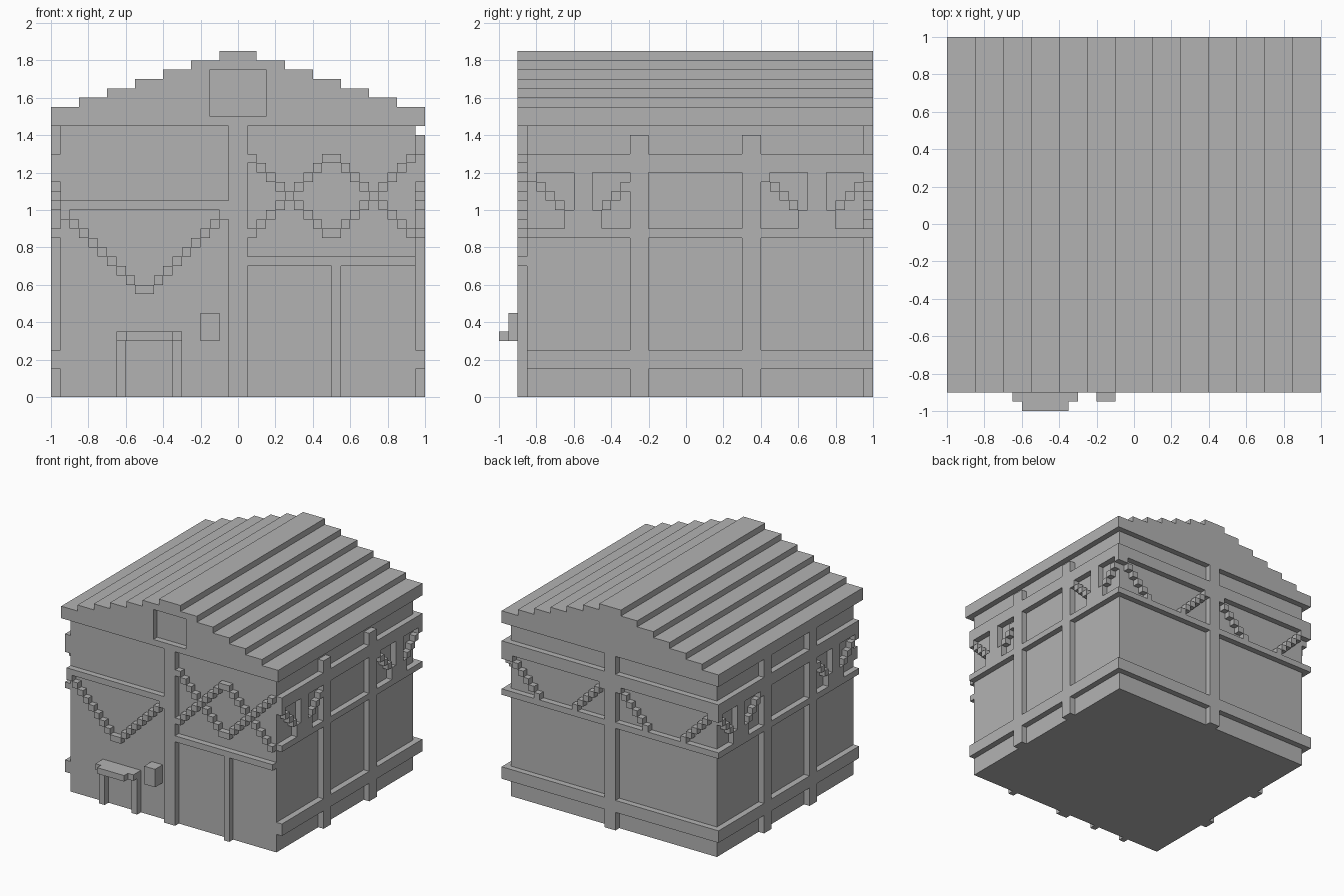
import bpy
import bmesh

cube = bpy.data.objects.get("Cube")
if cube:
    bpy.data.objects.remove(cube, do_unlink=True)

U = 0.05  # block size
grey = bpy.data.materials.new("plain_grey")
grey.use_nodes = True
grey.diffuse_color = (0.45, 0.45, 0.45, 1)
grey.node_tree.nodes["Principled BSDF"].inputs["Base Color"].default_value = grey.diffuse_color


def finish(name, bm):
    bmesh.ops.recalc_face_normals(bm, faces=bm.faces[:])
    mesh = bpy.data.meshes.new(name)
    bm.to_mesh(mesh)
    bm.free()
    mesh.materials.append(grey)
    ob = bpy.data.objects.new(name, mesh)
    bpy.context.scene.collection.objects.link(ob)
    return ob


def blocks(name, boxes):
    """One object made of boxes, each given as (x0, x1, y0, y1, z0, z1)."""
    bm = bmesh.new()
    for x0, x1, y0, y1, z0, z1 in boxes:
        made = bmesh.ops.create_cube(bm, size=1)["verts"]
        for v in made:
            v.co.x = x1 if v.co.x > 0 else x0
            v.co.y = y1 if v.co.y > 0 else y0
            v.co.z = z1 if v.co.z > 0 else z0
    return finish(name, bm)


def chain(start, z, count, step, rise):
    """Diagonal run of square cells as (a0, a1, z0, z1)."""
    cells = []
    for i in range(count):
        a = start + step * i * U
        b = a + step * U
        h = z + rise * i * U
        cells.append((min(a, b), max(a, b), h, h + U))
    return cells


def front(cells):
    return [(a, b, -0.9, -0.85, c, d) for a, b, c, d in cells]


def back(cells):
    return [(a, b, 0.95, 1.0, c, d) for a, b, c, d in cells]


def side(cells, s):
    x0, x1 = sorted((0.95 * s, s))
    return [(x0, x1, a, b, c, d) for a, b, c, d in cells]


# Walls
blocks("walls", [(-0.95, 0.95, -0.85, 0.95, 0, 1.5)])

# Stepped roof, extruded from its gable profile
half = [(1, 1.45), (1, 1.55)]
for i in range(6):
    w = 0.85 - 0.15 * i
    half += [(w, 1.55 + U * i), (w, 1.6 + U * i)]
profile = half + [(-x, z) for x, z in reversed(half)]
bm = bmesh.new()
face = bm.faces.new([bm.verts.new((x, -0.9, z)) for x, z in profile])
out = bmesh.ops.extrude_face_region(bm, geom=[face])["geom"]
bmesh.ops.translate(bm, vec=(0, 1.9, 0),
                    verts=[g for g in out if isinstance(g, bmesh.types.BMVert)])
roof = finish("roof", bm)

# Gable recess
cutter = blocks("gable_cutter", [(-0.15, 0.15, -1, -0.85, 1.5, 1.75)])
cutter.hide_render = True
mod = roof.modifiers.new("gable_recess", "BOOLEAN")
mod.operation = "DIFFERENCE"
mod.solver = "EXACT"
mod.object = cutter
bpy.context.view_layer.objects.active = roof
bpy.ops.object.modifier_apply(modifier=mod.name)
bpy.data.objects.remove(cutter, do_unlink=True)

# Horizontal bands around the sides and back
bands = [(0.15, 0.25), (0.85, 0.9), (1.2, 1.3)]
for s, label in ((1, "left"), (-1, "right")):
    blocks(label + "_bands", side([(-0.85, 1.0, c, d) for c, d in bands], s))
    top = 1.4 if s > 0 else 1.45
    blocks(label + "_posts", side([(y, y + 0.1, 0, top) for y in (-0.3, 0.3)], s))
    # Stepped braces meeting at a short middle post
    for n, mid in enumerate((-0.55, 0.7)):
        cells = [(mid - U, mid + U, 0.9, 1.2), (mid - 0.1, mid + 0.1, 0.9, 1.0)]
        for d in (-1, 1):
            cells += chain(mid + d * 0.3, 1.15, 5, -d, -1)
        blocks("%s_brace_%d" % (label, n + 1), side(cells, s))
blocks("back_bands", back([(-1, 1, c, d) for c, d in bands]))
blocks("back_post", back([(-U, U, 0, 1.45)]))

# Back braces
for s, label in ((1, "left"), (-1, "right")):
    cells = chain(0.95 * s, 1.15, 6, -s, -1) + chain(U * s, 1.15, 6, s, -1)
    blocks("back_braces_" + label, back(cells))

# Front timbers
blocks("front_post", front([(-U, U, 0, 1.45)]))
blocks("front_left_timbers", front([(0.05, 0.95, 0.7, 0.75), (0.5, 0.55, 0, 0.7)]))
blocks("front_right_beam", front([(-0.95, -0.05, 1.0, 1.05)]))

# Front braces: a V on one half, crossing zigzags on the other
vee, cross = [], []
for d in (-1, 1):
    vee += chain(-0.5, 0.55, 9, d, 1)
    cross += chain(0.5, 0.85, 9, d, 1) + chain(0.5, 1.25, 9, d, -1)
blocks("front_v_brace", front(vee))
blocks("front_cross_brace", front(cross))

# Bench and wall box
blocks("bench_top", [(-0.65, -0.3, -0.95, -0.85, 0.3, 0.35),
                     (-0.6, -0.35, -1.0, -0.95, 0.3, 0.35)])
blocks("bench_legs", front([(x, x + U, 0, 0.3) for x in (-0.65, -0.35)]))
blocks("wall_box", [(-0.2, -0.1, -0.95, -0.85, 0.3, 0.45)])
